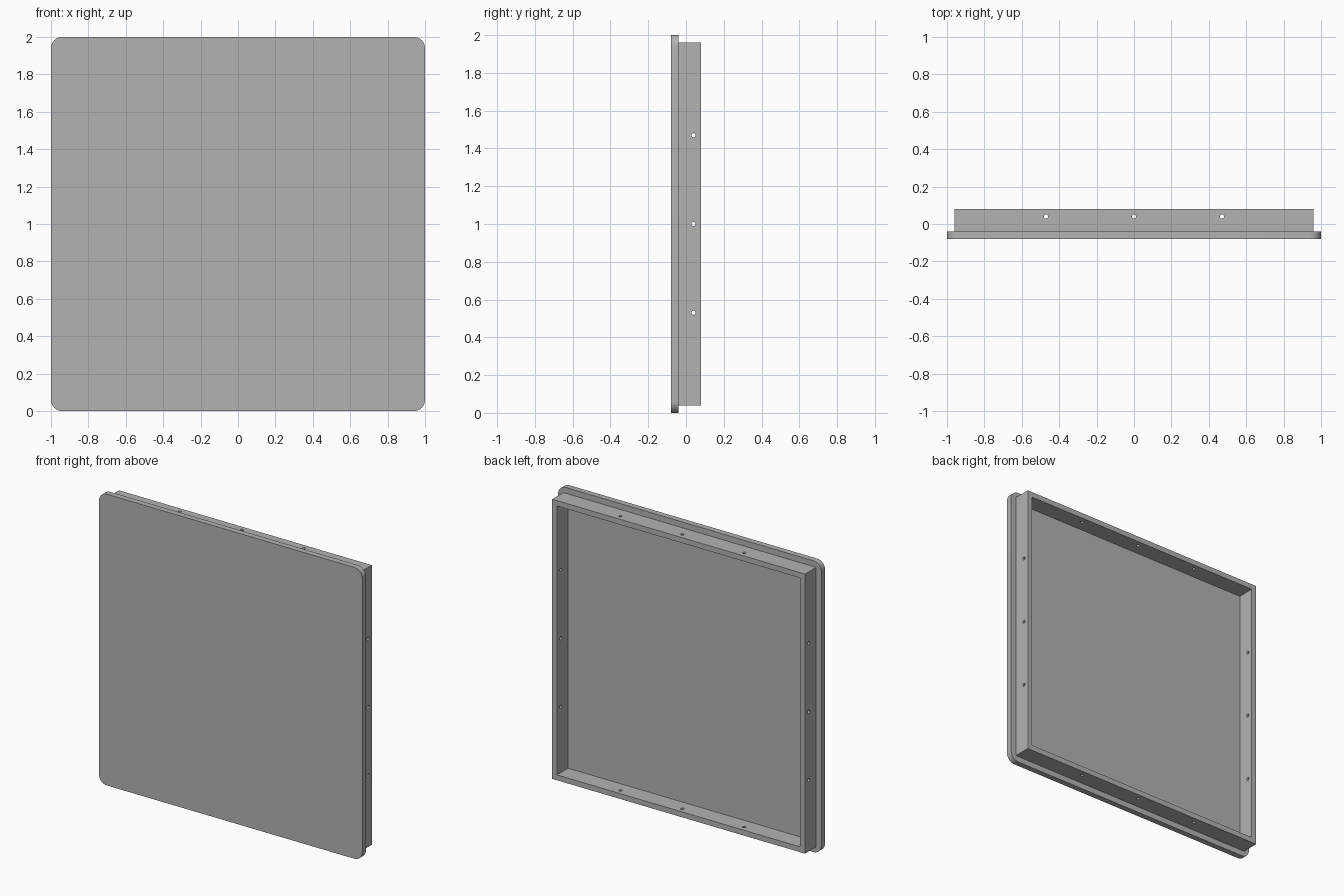
import bpy, bmesh, math
from mathutils import Matrix, Vector

cube = bpy.data.objects.get("Cube")
if cube:
    bpy.data.objects.remove(cube, do_unlink=True)

# Main dimensions
HALF, CORNER = 1.0, 0.06
FRONT, JOINT, BACK = -0.08, -0.04, 0.08
FRAME, WALL = 0.96, 0.037
HOLE_Y, HOLE_R, HOLE_STEP = 0.04, 0.011, 0.47
CENTRE = Vector((0, 0, HALF))

grey = bpy.data.materials.new("plain_grey")
grey.use_nodes = True
grey.diffuse_color = (0.45, 0.45, 0.45, 1)
grey.node_tree.nodes["Principled BSDF"].inputs["Base Color"].default_value = grey.diffuse_color


def make_object(name, bm):
    bmesh.ops.recalc_face_normals(bm, faces=bm.faces)
    mesh = bpy.data.meshes.new(name)
    bm.to_mesh(mesh)
    bm.free()
    mesh.materials.append(grey)
    obj = bpy.data.objects.new(name, mesh)
    bpy.context.collection.objects.link(obj)
    return obj


def activate(obj):
    bpy.ops.object.select_all(action="DESELECT")
    obj.select_set(True)
    bpy.context.view_layer.objects.active = obj


# Front panel: a slab with its four corner edges rounded
bm = bmesh.new()
size = Matrix.Diagonal((2 * HALF, JOINT - FRONT, 2 * HALF, 1))
place = Matrix.Translation(CENTRE + Vector((0, (FRONT + JOINT) / 2, 0)))
bmesh.ops.create_cube(bm, size=1, matrix=place @ size)
corners = [e for e in bm.edges if abs(e.verts[0].co.y - e.verts[1].co.y) > 0.01]
bmesh.ops.bevel(bm, geom=corners, offset=CORNER, segments=10, profile=0.5, affect="EDGES")
panel = make_object("front_panel", bm)
activate(panel)
bpy.ops.object.shade_smooth_by_angle(angle=math.radians(30))

# Rear frame: four square rings joined into a hollow wall
bm = bmesh.new()
rings = []
for half, y in ((FRAME, JOINT), (FRAME, BACK), (FRAME - WALL, BACK), (FRAME - WALL, JOINT)):
    rings.append([bm.verts.new(CENTRE + Vector((sx * half, y, sz * half)))
                  for sx, sz in ((-1, -1), (1, -1), (1, 1), (-1, 1))])
for i, ring in enumerate(rings):
    following = rings[(i + 1) % 4]
    for j in range(4):
        k = (j + 1) % 4
        bm.faces.new((ring[j], ring[k], following[k], following[j]))
frame = make_object("rear_frame", bm)

# Screw holes: three through each wall
bm = bmesh.new()
for side in range(4):
    turn = Matrix.Translation(CENTRE) @ Matrix.Rotation(side * math.pi / 2, 4, "Y")
    for step in (-1, 0, 1):
        spot = Matrix.Translation((step * HOLE_STEP, HOLE_Y, FRAME - WALL / 2))
        bmesh.ops.create_cone(bm, cap_ends=True, segments=20, radius1=HOLE_R,
                              radius2=HOLE_R, depth=3 * WALL, matrix=turn @ spot)
cutter = make_object("screw_hole_cutter", bm)
cutter.hide_render = True

cut = frame.modifiers.new("screw_holes", "BOOLEAN")
cut.operation = "DIFFERENCE"
cut.solver = "EXACT"
cut.object = cutter
activate(frame)
bpy.ops.object.modifier_apply(modifier=cut.name)
bpy.data.objects.remove(cutter, do_unlink=True)
bpy.ops.object.shade_smooth_by_angle(angle=math.radians(30))
